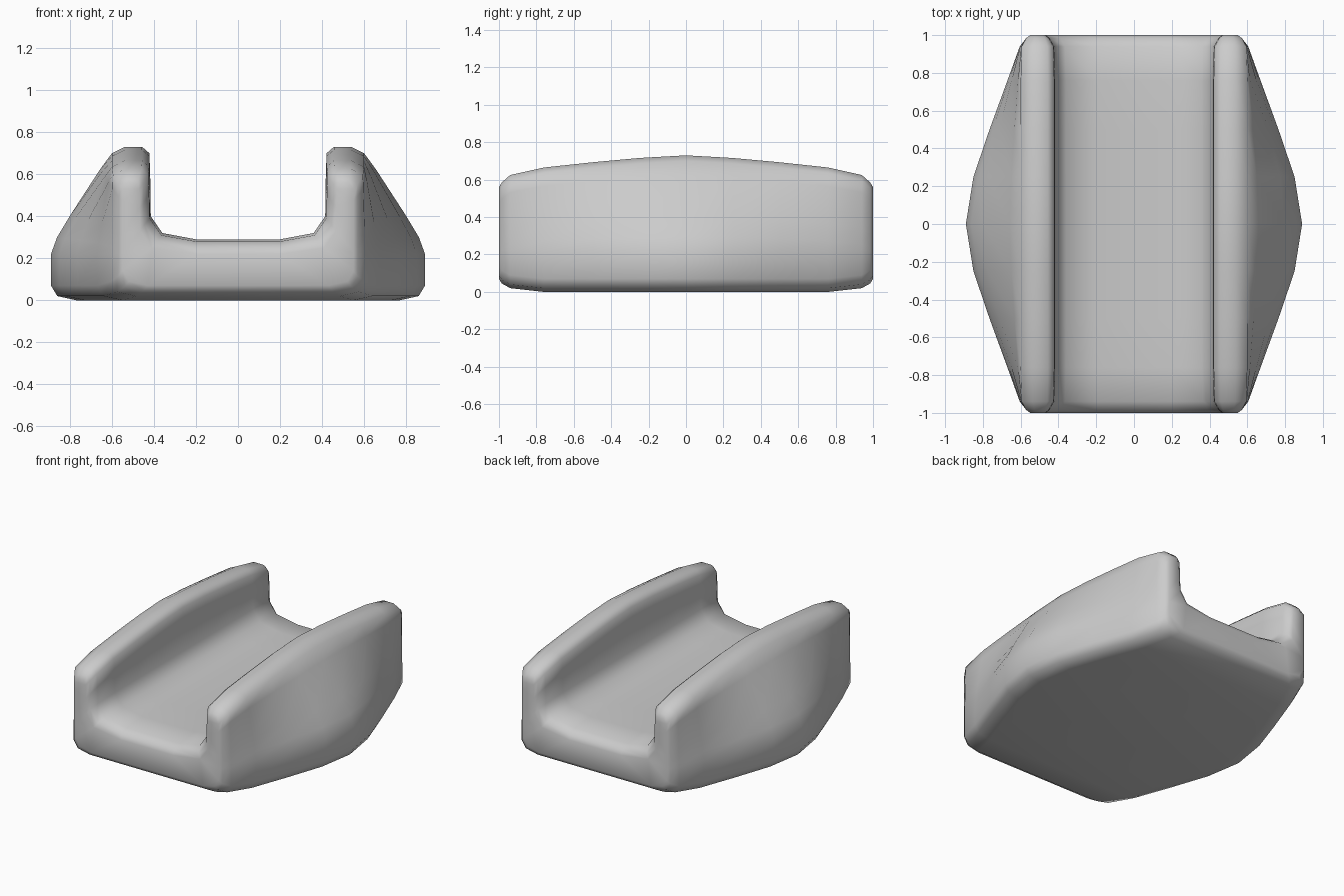
import bpy, bmesh

if "Cube" in bpy.data.objects:
    bpy.data.objects.remove(bpy.data.objects["Cube"])


def profile(w, h, zb, crest, inner, floor):
    """Closed U-shaped cross-section: right half, then its mirror image."""
    t = crest - inner
    half = [(w - 0.12, zb), (w - 0.03, zb + 0.02), (w, zb + 0.07), (w, 0.22)]
    # outer flank, leaning in from the full width to the crest
    for f, k in ((0.9, 0.41), (0.69, 0.55), (0.2, 0.85)):
        half.append((crest + (w - crest) * f, h * k))
    # rounded crest, inner wall and fillet down to the channel floor
    half += [(crest, h - 0.03), (crest - t / 3, h), (inner + t / 4.5, h),
             (inner + 0.007, h - 0.03), (inner + 0.003, h - 0.12),
             (inner, floor + 0.11), (inner - 0.055, floor + 0.03), (0.2, floor)]
    return half + [(-x, z) for x, z in reversed(half)]


# stations along y: y, half width, height, bottom, crest x, inner x, floor z
ends = [(1.0, 0.55, 0.56, 0.07, 0.55, 0.465, 0.22),
        (0.985, 0.57, 0.585, 0.045, 0.57, 0.445, 0.25),
        (0.94, 0.605, 0.625, 0.02, 0.595, 0.42, 0.28),
        (0.76, 0.67, 0.665, 0.0, 0.60, 0.415, 0.29),
        (0.50, 0.765, 0.693, 0.0, 0.60, 0.415, 0.29),
        (0.25, 0.85, 0.716, 0.0, 0.60, 0.415, 0.29)]
middle = [(0.0, 0.89, 0.73, 0.0, 0.60, 0.415, 0.29)]
stations = [(-s[0], *s[1:]) for s in ends] + middle + ends[::-1]

# channel body, lofted through the stations
bm = bmesh.new()
rings = [[bm.verts.new((x, y, z)) for x, z in profile(*dims)] for y, *dims in stations]
for a, b in zip(rings, rings[1:]):
    n = len(a)
    for i in range(n):
        j = (i + 1) % n
        bm.faces.new((a[i], a[j], b[j], b[i]))

# end caps: strips across the base, small quads up each wall
for ring in (rings[0], rings[-1]):
    bm.faces.new(ring)
bmesh.ops.recalc_face_normals(bm, faces=bm.faces)
bmesh.ops.triangulate(bm, faces=[f for f in bm.faces if len(f.verts) > 4])

mesh = bpy.data.meshes.new("channel_body")
bm.to_mesh(mesh)
bm.free()
for p in mesh.polygons:
    p.use_smooth = True
body = bpy.data.objects.new("channel_body", mesh)
bpy.context.collection.objects.link(body)
